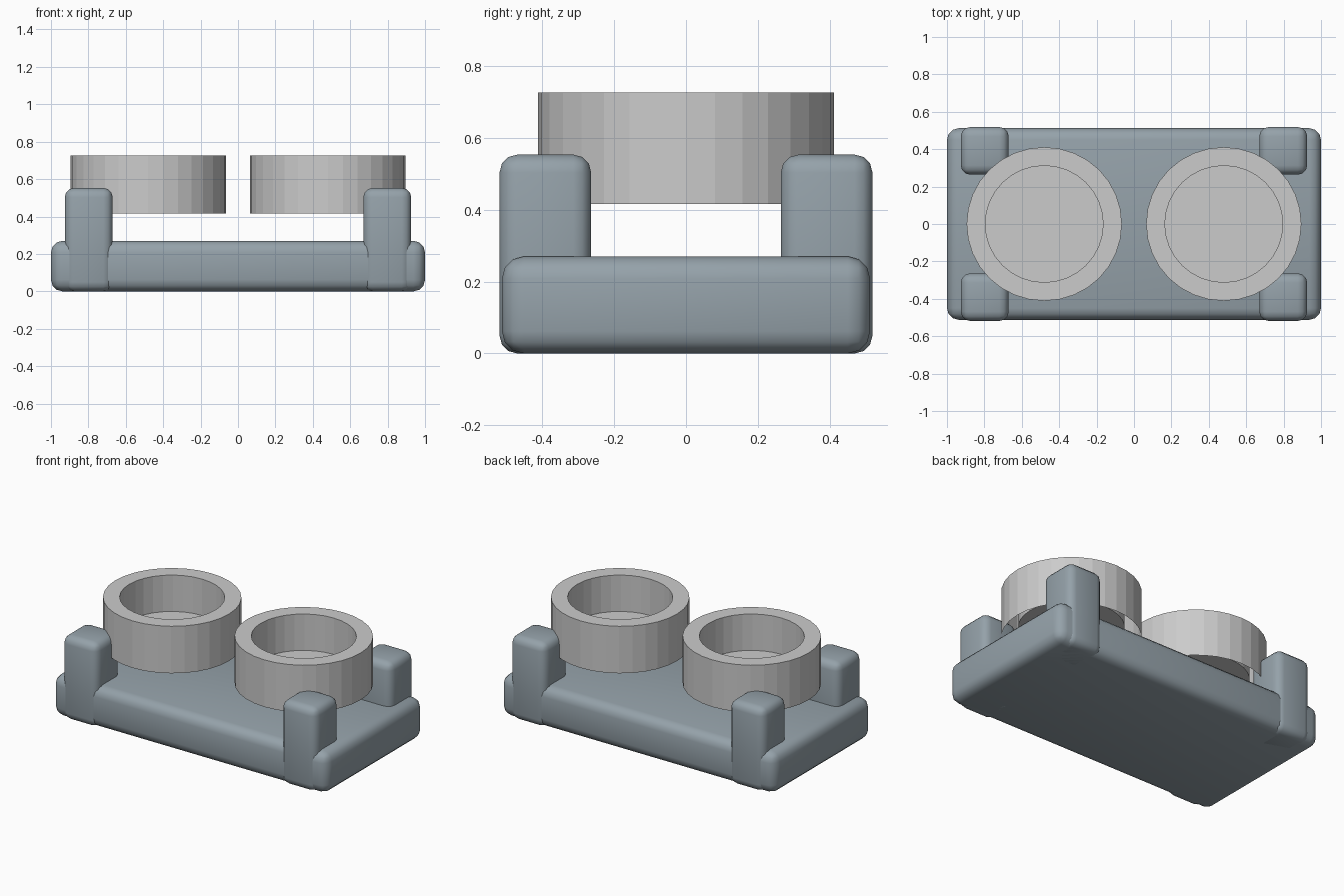
import bpy, bmesh, math

if "Cube" in bpy.data.objects:
    bpy.data.objects.remove(bpy.data.objects["Cube"])

slate = bpy.data.materials.new("slate")
slate.diffuse_color = (0.30, 0.36, 0.40, 1)
slate.use_nodes = True
slate.node_tree.nodes["Principled BSDF"].inputs["Base Color"].default_value = slate.diffuse_color


def link(name, bm):
    mesh = bpy.data.meshes.new(name)
    bm.to_mesh(mesh)
    bm.free()
    obj = bpy.data.objects.new(name, mesh)
    bpy.context.collection.objects.link(obj)
    return obj


def rounded_box(name, centre, size, radius):
    bm = bmesh.new()
    bmesh.ops.create_cube(bm, size=1)
    for v in bm.verts:
        v.co = [c + p * s for c, p, s in zip(centre, v.co, size)]
    bmesh.ops.bevel(bm, geom=bm.edges[:], offset=radius, segments=3,
                    profile=0.5, affect='EDGES')
    for f in bm.faces:
        f.smooth = True
    obj = link(name, bm)
    obj.data.materials.append(slate)
    return obj


def cup(name, x, sides=32):
    # open-bottomed outer wall, flat rim, inner wall and recessed floor
    profile = [(0.415, 0.415), (0.415, 0.725), (0.315, 0.725), (0.315, 0.485)]
    bm = bmesh.new()
    rings = []
    for r, z in profile:
        rings.append([bm.verts.new((x + r * math.cos(2 * math.pi * i / sides),
                                    0.99 * r * math.sin(2 * math.pi * i / sides), z))
                      for i in range(sides)])
    for a, b in zip(rings, rings[1:]):
        for i in range(sides):
            j = (i + 1) % sides
            bm.faces.new((a[i], a[j], b[j], b[i]))
    bm.faces.new(rings[-1])
    return link(name, bm)


# Base slab
rounded_box("base", (0, 0, 0.135), (2.0, 1.024, 0.27), 0.062)

# Corner posts and the two raised cups
for sx, side in ((-1, "left"), (1, "right")):
    for sy, end in ((-1, "front"), (1, "back")):
        rounded_box(f"post_{end}_{side}", (sx * 0.798, sy * 0.391, 0.2765),
                    (0.256, 0.255, 0.553), 0.05)
    cup(f"cup_{side}", sx * 0.48)
